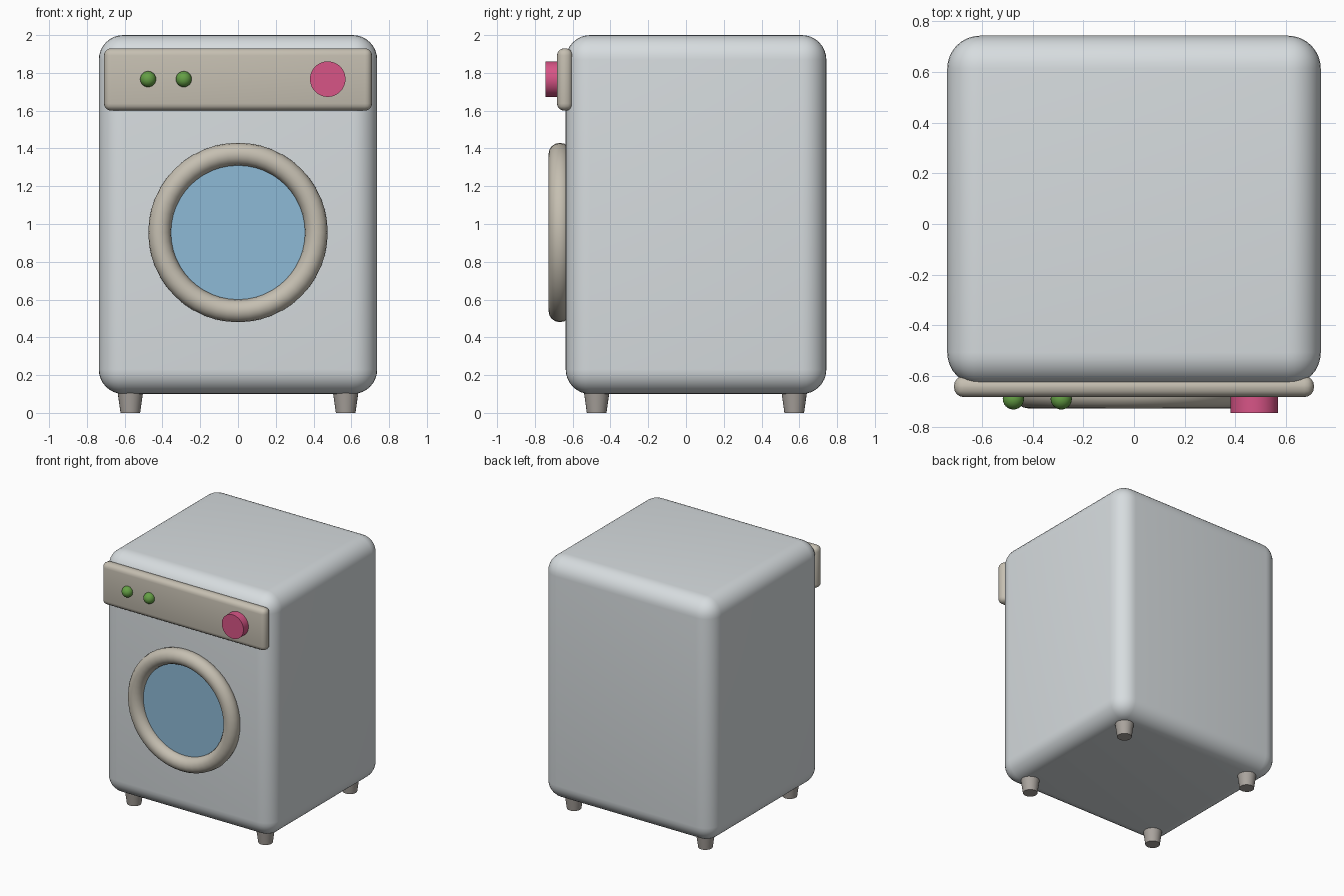
import bpy
from math import pi, radians

if "Cube" in bpy.data.objects:
    bpy.data.objects.remove(bpy.data.objects["Cube"])


def material(name, r, g, b):
    mat = bpy.data.materials.new(name)
    mat.diffuse_color = (r, g, b, 1)
    mat.use_nodes = True
    mat.node_tree.nodes["Principled BSDF"].inputs["Base Color"].default_value = mat.diffuse_color
    return mat


white = material("enamel", 0.68, 0.72, 0.74)
beige = material("trim", 0.56, 0.52, 0.44)
grey = material("foot_grey", 0.40, 0.37, 0.34)
blue = material("glass", 0.27, 0.49, 0.67)
pink = material("dial_pink", 0.68, 0.09, 0.24)
green = material("lamp_green", 0.13, 0.35, 0.06)


def finish(name, mat):
    obj = bpy.context.object
    obj.name = name
    obj.data.materials.append(mat)
    bpy.ops.object.shade_smooth_by_angle(angle=radians(35))
    return obj


def rounded_box(name, low, high, radius, segments, mat):
    centre = [(a + b) / 2 for a, b in zip(low, high)]
    bpy.ops.mesh.primitive_cube_add(size=1, location=centre)
    bpy.context.object.scale = [b - a for a, b in zip(low, high)]
    bpy.ops.object.transform_apply(location=False, rotation=False, scale=True)
    bevel = bpy.context.object.modifiers.new("rounding", 'BEVEL')
    bevel.width = radius
    bevel.segments = segments
    bpy.ops.object.modifier_apply(modifier=bevel.name)
    return finish(name, mat)


def front_disc(name, x, z, radius, y_front, y_back, mat):
    bpy.ops.mesh.primitive_cylinder_add(
        vertices=48, radius=radius, depth=y_back - y_front,
        location=(x, (y_front + y_back) / 2, z), rotation=(pi / 2, 0, 0))
    return finish(name, mat)


# Cabinet and control panel
rounded_box("cabinet", (-0.737, -0.637, 0.10), (0.737, 0.743, 2.0), 0.13, 8, white)
rounded_box("control_panel", (-0.71, -0.683, 1.60), (0.71, -0.60, 1.93), 0.038, 4, beige)

# Door ring and glass
bpy.ops.mesh.primitive_torus_add(
    major_radius=0.415, minor_radius=0.06, major_segments=48, minor_segments=16,
    location=(0, -0.668, 0.955), rotation=(pi / 2, 0, 0))
finish("door_ring", beige)
front_disc("door_glass", 0, 0.955, 0.37, -0.665, -0.61, blue)

# Dial and indicator lamps
front_disc("dial", 0.475, 1.767, 0.094, -0.745, -0.66, pink)
for i, x in enumerate((-0.476, -0.287)):
    bpy.ops.mesh.primitive_uv_sphere_add(
        segments=24, ring_count=12, radius=0.042, location=(x, -0.69, 1.767))
    finish(f"lamp_{i + 1}", green)

# Tapered feet
for side, x in (("left", -0.57), ("right", 0.57)):
    for end, y in (("front", -0.473), ("back", 0.573)):
        bpy.ops.mesh.primitive_cone_add(
            vertices=24, radius1=0.052, radius2=0.069, depth=0.12,
            location=(x, y, 0.06))
        finish(f"{end}_{side}_foot", grey)
